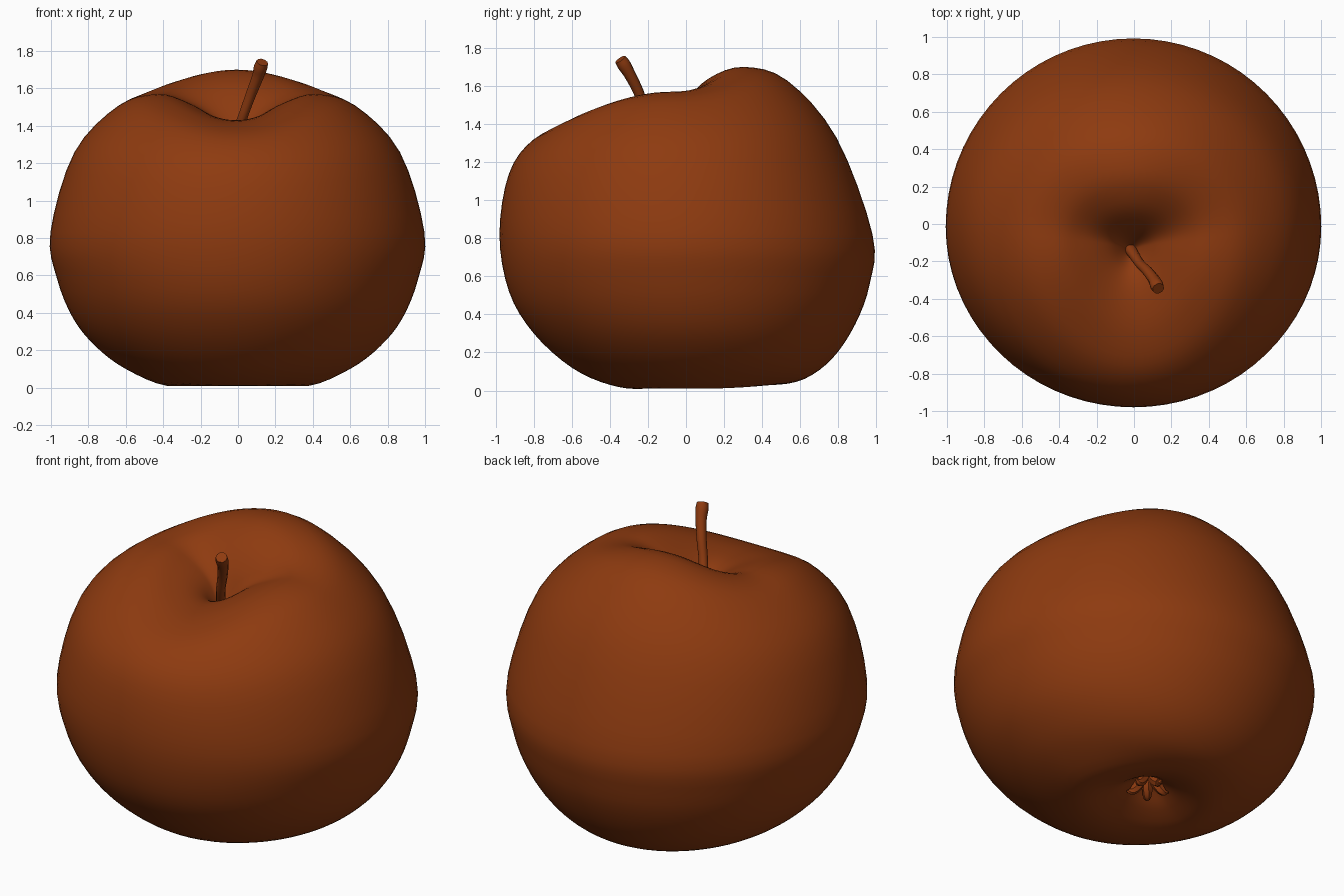
import bpy, bmesh, math
from mathutils import Vector

if "Cube" in bpy.data.objects:
    bpy.data.objects.remove(bpy.data.objects["Cube"])

skin = bpy.data.materials.new("russet_brown")
skin.diffuse_color = (0.27, 0.043, 0.005, 1)
skin.use_nodes = True
skin.node_tree.nodes["Principled BSDF"].inputs["Base Color"].default_value = skin.diffuse_color


def finish(name, bm, angle=60):
    bmesh.ops.recalc_face_normals(bm, faces=bm.faces)
    me = bpy.data.meshes.new(name)
    bm.to_mesh(me)
    bm.free()
    ob = bpy.data.objects.new(name, me)
    bpy.context.collection.objects.link(ob)
    me.materials.append(skin)
    bpy.ops.object.select_all(action='DESELECT')
    ob.select_set(True)
    bpy.context.view_layer.objects.active = ob
    bpy.ops.object.shade_smooth_by_angle(angle=math.radians(angle))
    return ob


def spline(pts, steps):
    """Catmull-Rom through 2D or 3D points."""
    pts = [Vector(p) for p in pts]
    p = [pts[0] * 2 - pts[1]] + pts + [pts[-1] * 2 - pts[-2]]
    out = []
    for i in range(1, len(p) - 2):
        a, b, c, d = p[i - 1:i + 3]
        for k in range(steps):
            t = k / steps
            out.append(0.5 * (2 * b + (c - a) * t + (2 * a - 5 * b + 4 * c - d) * t * t
                              + (3 * b - a - 3 * c + d) * t ** 3))
    return out + [pts[-1]]


def skin_rings(bm, rings):
    """Bridge closed rings and close both ends with a fan."""
    vs = [[bm.verts.new(p) for p in r] for r in rings]
    n = len(vs[0])
    for a, b in zip(vs, vs[1:]):
        for j in range(n):
            bm.faces.new((a[j], a[(j + 1) % n], b[(j + 1) % n], b[j]))
    for r in (vs[0], vs[-1]):
        mid = bm.verts.new(sum((v.co for v in r), Vector()) / n)
        for j in range(n):
            bm.faces.new((r[j], r[(j + 1) % n], mid))


# Apple body: front, back and side profiles from stem hollow to calyx hollow
STEPS, SEG = 4, 72
front = spline([(-.14, 1.28), (-.19, 1.35), (-.27, 1.41), (-.40, 1.43), (-.60, 1.405), (-.80, 1.32),
                (-.93, 1.14), (-.98, .82), (-.93, .52), (-.80, .30), (-.60, .12), (-.40, .03),
                (-.22, .01), (-.05, .06), (.05, .12), (.12, .15)], STEPS)
back = spline([(-.14, 1.28), (-.08, 1.38), (0, 1.52), (.12, 1.64), (.30, 1.70), (.53, 1.63),
               (.79, 1.33), (.98, .82), (.965, .56), (.89, .35), (.77, .17), (.62, .06),
               (.45, .03), (.30, .06), (.18, .12), (.12, .15)], STEPS)
side = spline([(0, 1.28), (.05, 1.36), (.13, 1.45), (.26, 1.525), (.42, 1.57), (.63, 1.51),
               (.87, 1.26), (1.0, .83), (.965, .58), (.88, .37), (.76, .22), (.60, .10),
               (.38, .01), (.20, .05), (.08, .12), (0, .15)], STEPS)
rings = []
last = len(side) - 1
for i in range(1, last):
    t = i / last
    cx, cy = -.02 * (1 - t) ** 3, -.14 + .26 * t
    ring = []
    for j in range(SEG):
        a = 2 * math.pi * j / SEG
        c, s = math.cos(a), math.sin(a)
        prof = back[i] if s > 0 else front[i]
        ring.append(Vector((cx + c * side[i].x, cy + abs(s) * (prof.x - cy),
                            c * c * side[i].y + s * s * prof.y)))
    rings.append(ring)
bm = bmesh.new()
skin_rings(bm, rings)
finish("apple_body", bm)


def tube(name, path, radii, sides=10):
    pts = spline(path, 4)
    rad = spline([(r, 0) for r in radii], 4)
    out = []
    for i, p in enumerate(pts):
        d = (pts[min(i + 1, len(pts) - 1)] - pts[max(i - 1, 0)]).normalized()
        u = d.cross(Vector((0, 1, 0))).normalized()
        v = d.cross(u)
        out.append([p + rad[i].x * (u * math.cos(k * 2 * math.pi / sides)
                                    + v * math.sin(k * 2 * math.pi / sides)) for k in range(sides)])
    b = bmesh.new()
    skin_rings(b, out)
    finish(name, b, 40)


# Leaning stem with a knobbly tip
tube("stem", [(-.03, -.12, 1.24), (-.01, -.15, 1.34), (.03, -.21, 1.46), (.07, -.25, 1.57),
              (.105, -.295, 1.66), (.12, -.325, 1.71), (.13, -.345, 1.74)],
     [.045, .03, .026, .028, .031, .036, .032])

# Withered calyx: five curled sepals in the bottom hollow
for k in range(5):
    a = 2 * math.pi * k / 5 + .3
    c, s = math.cos(a), math.sin(a)
    tube("sepal_%d" % (k + 1),
         [(r * c, .12 + r * s, z) for r, z in ((.03, .17), (.055, .11), (.09, .075), (.12, .08))],
         [.035, .03, .022, .006], 6)
